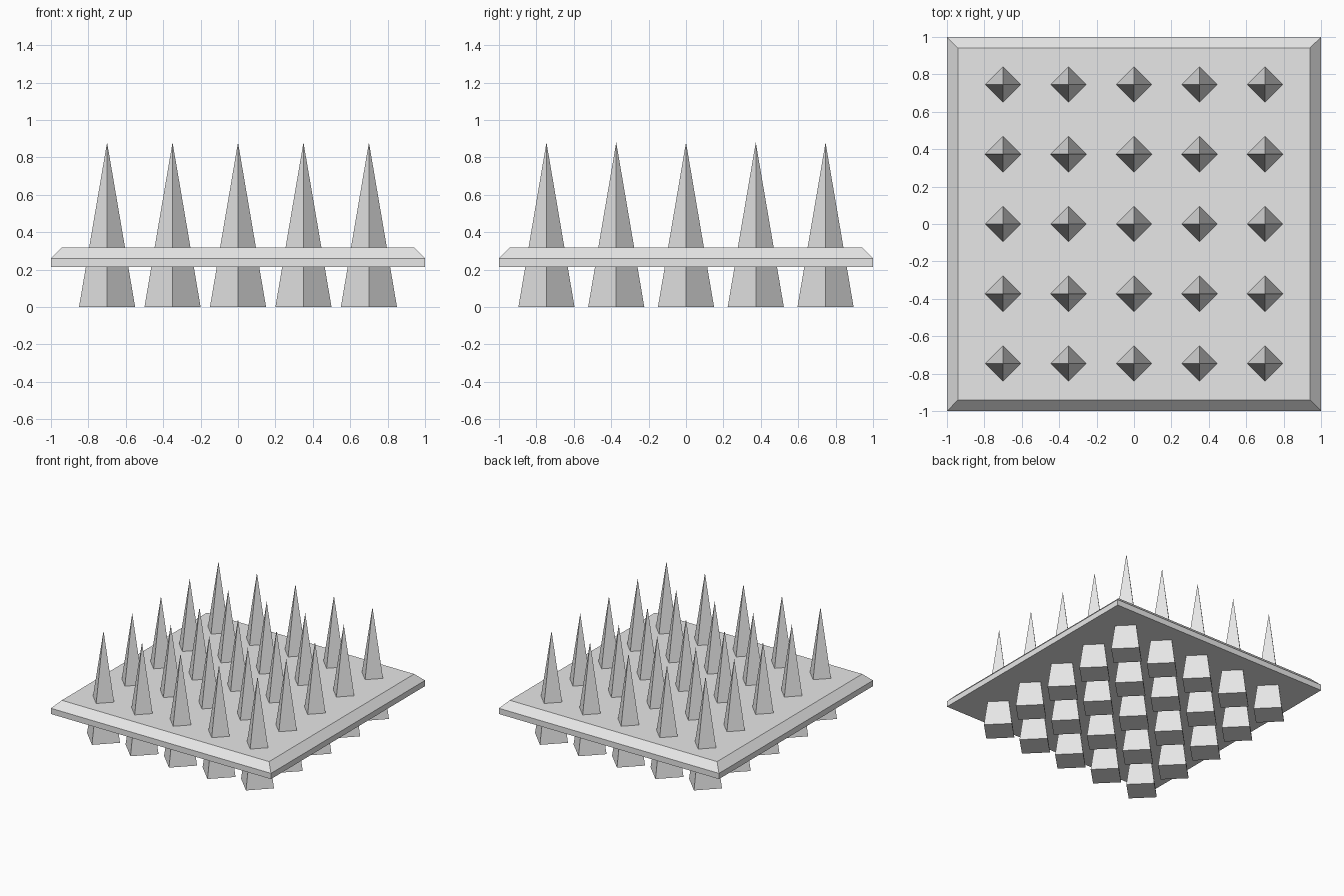
import bpy, bmesh, math

cube = bpy.data.objects.get("Cube")
if cube:
    bpy.data.objects.remove(cube, do_unlink=True)

# One plain grey for everything
GREY = (0.8, 0.8, 0.8, 1.0)
grey = bpy.data.materials.new("light grey")
grey.use_nodes = True
grey.diffuse_color = GREY
grey.node_tree.nodes["Principled BSDF"].inputs["Base Color"].default_value = GREY


def make_mesh(name, bm):
    bmesh.ops.recalc_face_normals(bm, faces=bm.faces)
    mesh = bpy.data.meshes.new(name)
    bm.to_mesh(mesh)
    bm.free()
    mesh.materials.append(grey)
    return mesh


def add_object(name, mesh, location=(0, 0, 0)):
    obj = bpy.data.objects.new(name, mesh)
    obj.location = location
    bpy.context.collection.objects.link(obj)
    return obj


# Square plate with a chamfered top edge: (half width, height) rings
bm = bmesh.new()
rings = []
for half, z in ((1.0, 0.213), (1.0, 0.26), (0.942, 0.319)):
    rings.append([bm.verts.new((sx * half, sy * half, z))
                  for sx, sy in ((-1, -1), (1, -1), (1, 1), (-1, 1))])
for low, high in zip(rings, rings[1:]):
    for i in range(4):
        j = (i + 1) % 4
        bm.faces.new((low[i], low[j], high[j], high[i]))
bm.faces.new(rings[0][::-1])
bm.faces.new(rings[-1])
add_object("plate", make_mesh("plate", bm))

# Four-sided spike, corners on the x and y axes, standing on the ground
SPIKE_RADIUS, SPIKE_HEIGHT = 0.15, 0.88
bm = bmesh.new()
base = [bm.verts.new((SPIKE_RADIUS * math.cos(i * math.pi / 2),
                      SPIKE_RADIUS * math.sin(i * math.pi / 2), 0)) for i in range(4)]
tip = bm.verts.new((0, 0, SPIKE_HEIGHT))
bm.faces.new(base[::-1])
for i in range(4):
    bm.faces.new((base[i], base[(i + 1) % 4], tip))
spike_mesh = make_mesh("spike", bm)

# Five by five grid of spikes through the plate, sharing one mesh
STEP_X, STEP_Y = 0.35, 0.373
for row in range(-2, 3):
    for col in range(-2, 3):
        add_object(f"spike_row{row + 3}_col{col + 3}", spike_mesh,
                   (col * STEP_X, row * STEP_Y, 0))
